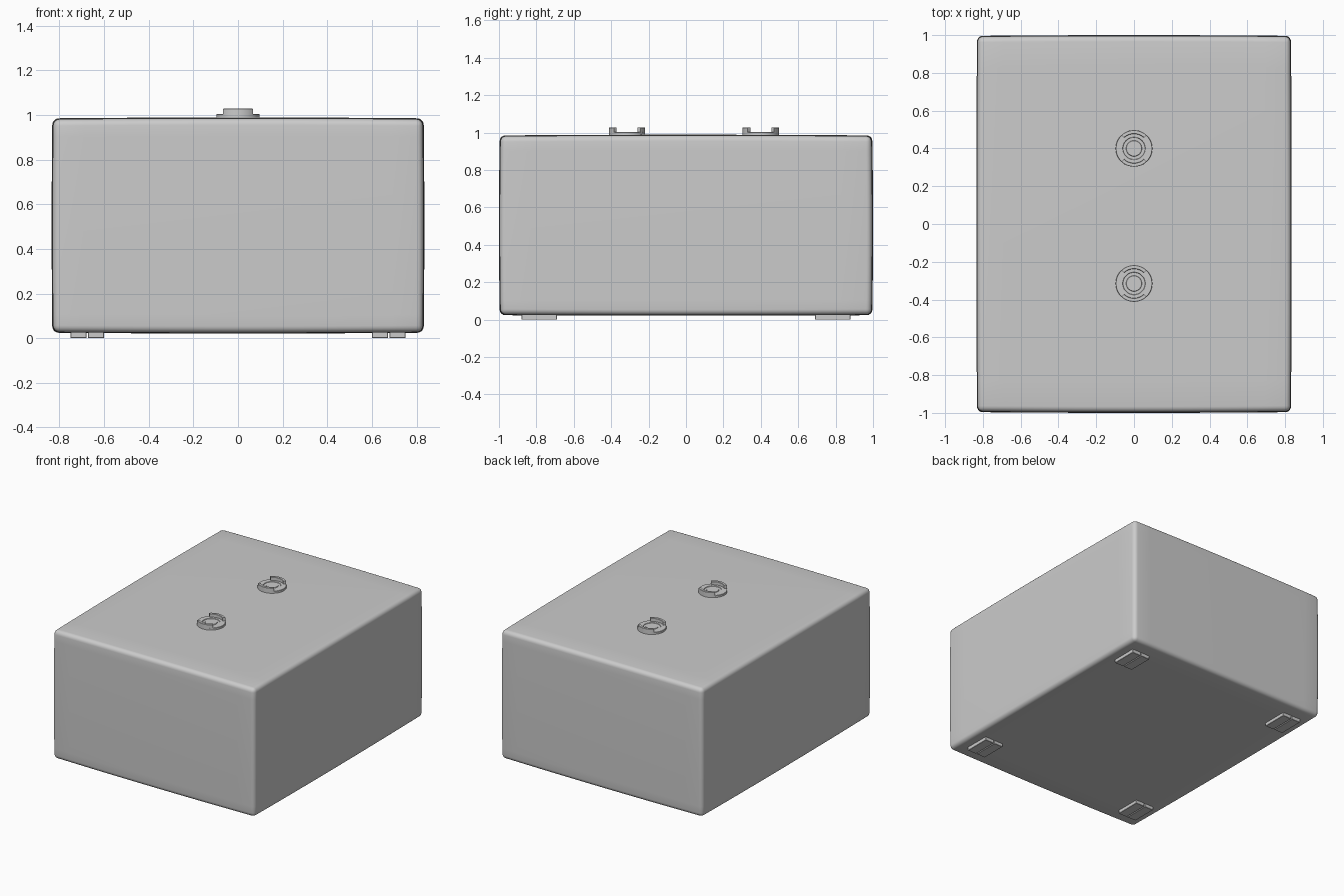
import bpy, bmesh
from math import sin, cos, pi, radians

if "Cube" in bpy.data.objects:
    bpy.data.objects.remove(bpy.data.objects["Cube"])


def make(name, bm, smooth=True):
    bmesh.ops.recalc_face_normals(bm, faces=bm.faces)
    me = bpy.data.meshes.new(name)
    bm.to_mesh(me)
    bm.free()
    ob = bpy.data.objects.new(name, me)
    bpy.context.collection.objects.link(ob)
    if smooth:
        bpy.ops.object.select_all(action='DESELECT')
        bpy.context.view_layer.objects.active = ob
        ob.select_set(True)
        bpy.ops.object.shade_smooth_by_angle(angle=radians(35))
    return ob


def box(bm, x0, x1, y0, y1, z0, z1):
    vs = bmesh.ops.create_cube(bm, size=1)['verts']
    for v in vs:
        v.co = ((x0 + x1) / 2 + v.co.x * (x1 - x0),
                (y0 + y1) / 2 + v.co.y * (y1 - y0),
                (z0 + z1) / 2 + v.co.z * (z1 - z0))


def ring(bm, profile, cy, a0=0.0, a1=2 * pi, n=48):
    """Sweep a closed (radius, z) profile around the vertical axis at y = cy."""
    full = a1 - a0 > 6.28
    cols = []
    for i in range(n if full else n + 1):
        a = a0 + (a1 - a0) * i / n
        cols.append([bm.verts.new((r * cos(a), cy + r * sin(a), z)) for r, z in profile])
    m = len(profile)
    for i in range(n):
        p, q = cols[i], cols[(i + 1) % len(cols)]
        for j in range(m):
            k = (j + 1) % m
            bm.faces.new((p[j], q[j], q[k], p[k]))
    if not full:
        bm.faces.new(cols[0])
        bm.faces.new(cols[-1])


# Body: slightly pillowed box with rounded edges
bm = bmesh.new()
bmesh.ops.create_cube(bm, size=2)
bmesh.ops.subdivide_edges(bm, edges=bm.edges[:], cuts=11, use_grid_fill=True)
for v in bm.verts:
    x, y, z = v.co
    fx, fy, fz = 1 - x * x, 1 - y * y, 1 - z * z
    v.co = (x * (0.828 + 0.004 * fy + 0.003 * fz),
            y * (0.992 + 0.004 * fx + 0.004 * fz),
            0.504 + z * (0.477 + (0.004 * (fx + fy) if z > 0 else 0.003 * (fx + fy))))
body = make("body", bm, smooth=False)
bev = body.modifiers.new("rounded_edges", 'BEVEL')
bev.width = 0.03
bev.segments = 5
bev.limit_method = 'ANGLE'
bev.angle_limit = radians(40)
body.data.polygons.foreach_set("use_smooth", [True] * len(body.data.polygons))

# Feet: two pads side by side with a narrow groove, one in each corner
for sx, side in ((-1, "left"), (1, "right")):
    for sy, end in ((-1, "front"), (1, "back")):
        bm = bmesh.new()
        for a, b in ((0.60, 0.672), (0.678, 0.75)):
            xs = sorted((sx * a, sx * b))
            ys = sorted((sy * 0.69, sy * 0.88))
            box(bm, *xs, *ys, 0.0, 0.035)
        foot = make(f"foot_{end}_{side}", bm, smooth=False)
        b = foot.modifiers.new("soft_edges", 'BEVEL')
        b.width = 0.002
        b.segments = 1

# Top connectors: grooved disc with two raised arcs
DISC = [(0.097, 0.97), (0.097, 1.002), (0.095, 1.004), (0.060, 1.004),
        (0.058, 1.000), (0.042, 1.000), (0.040, 1.004), (0.0005, 1.004), (0.0005, 0.97)]
LIP = [(0.077, 0.998), (0.097, 0.998), (0.097, 1.026), (0.095, 1.028),
       (0.079, 1.028), (0.077, 1.026)]
for cy, end in ((-0.315, "front"), (0.40, "back")):
    bm = bmesh.new()
    ring(bm, DISC, cy)
    make(f"connector_disc_{end}", bm)
    bm = bmesh.new()
    for mid in (90, 270):
        ring(bm, LIP, cy, radians(mid - 43), radians(mid + 43), 16)
    make(f"connector_lips_{end}", bm)
